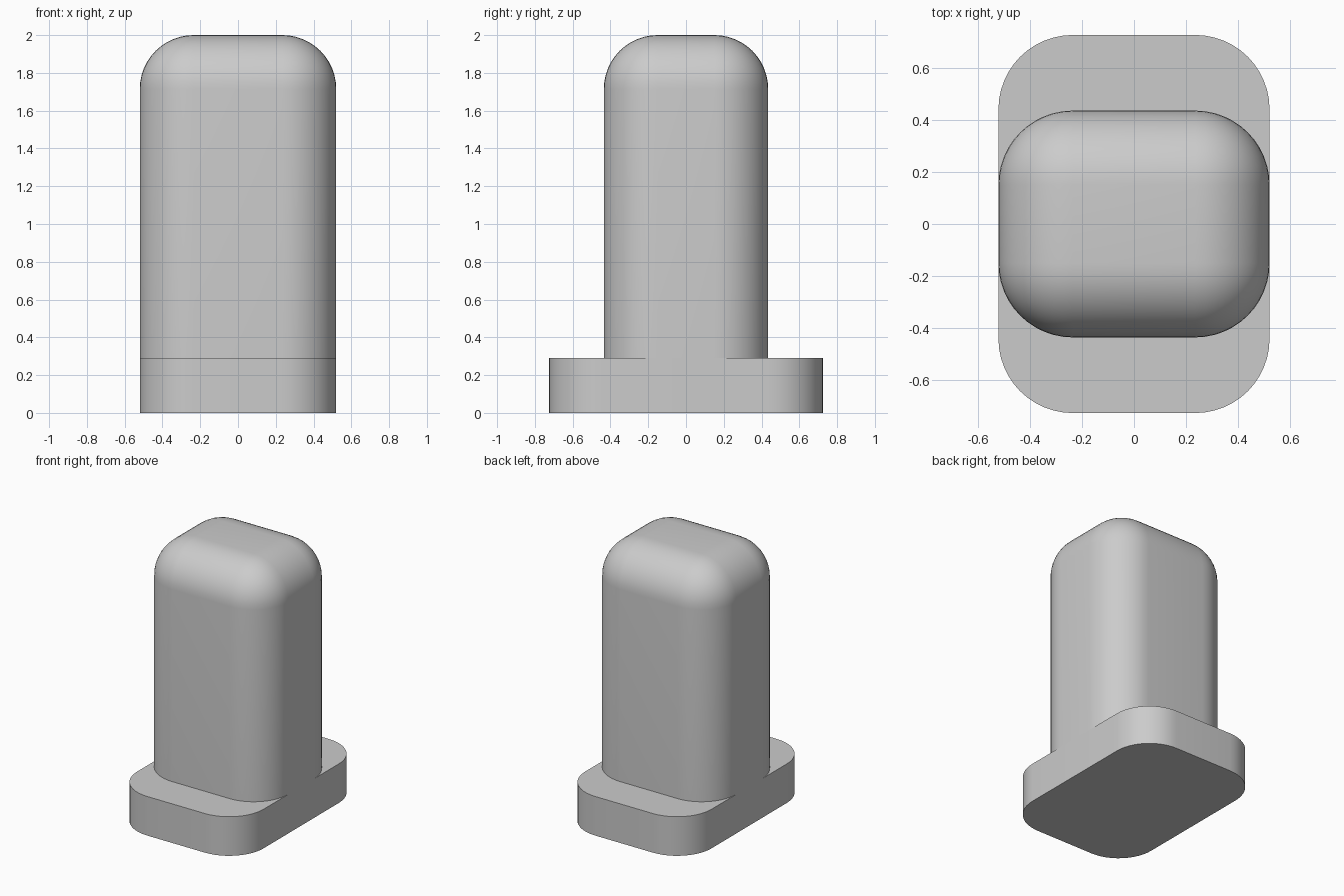
import bpy
import bmesh
from math import radians
from mathutils import Matrix, Vector

cube = bpy.data.objects.get("Cube")
if cube:
    bpy.data.objects.remove(cube, do_unlink=True)

WIDTH, RADIUS, SEGMENTS = 1.04, 0.285, 12
BASE_HEIGHT, TOTAL_HEIGHT = 0.29, 2.0

grey = bpy.data.materials.new("plain_grey")
colour = (0.6, 0.6, 0.6, 1.0)
grey.diffuse_color = colour
grey.use_nodes = True
grey.node_tree.nodes["Principled BSDF"].inputs["Base Color"].default_value = colour


def rounded_block(name, depth, z_low, z_high, round_top=False):
    """Box with rounded upright edges and, if wanted, a rounded top."""
    bm = bmesh.new()
    size = Matrix.Diagonal((WIDTH, depth, z_high - z_low, 1))
    place = Matrix.Translation((0, 0, (z_low + z_high) / 2))
    bmesh.ops.create_cube(bm, size=1, matrix=place @ size)

    def is_rounded(edge):
        a, b = (v.co.z for v in edge.verts)
        return abs(a - b) > 0.01 or (round_top and min(a, b) > z_high - 0.01)

    bmesh.ops.bevel(bm, geom=[e for e in bm.edges if is_rounded(e)], offset=RADIUS,
                    offset_type='OFFSET', segments=SEGMENTS, profile=0.5, affect='EDGES')

    # The post is open underneath, where it meets the base
    if round_top:
        hidden = [f for f in bm.faces if f.normal.dot(Vector((0, 0, -1))) > 0.99]
        bmesh.ops.delete(bm, geom=hidden, context='FACES')

    mesh = bpy.data.meshes.new(name)
    bm.to_mesh(mesh)
    bm.free()
    mesh.materials.append(grey)
    obj = bpy.data.objects.new(name, mesh)
    bpy.context.collection.objects.link(obj)
    bpy.ops.object.select_all(action='DESELECT')
    bpy.context.view_layer.objects.active = obj
    obj.select_set(True)
    bpy.ops.object.shade_smooth_by_angle(angle=radians(30))
    return obj


# Flat foot and the upright post flush with its sides
rounded_block("base_plate", 1.45, 0, BASE_HEIGHT)
rounded_block("upright_post", 0.87, BASE_HEIGHT, TOTAL_HEIGHT, round_top=True)
